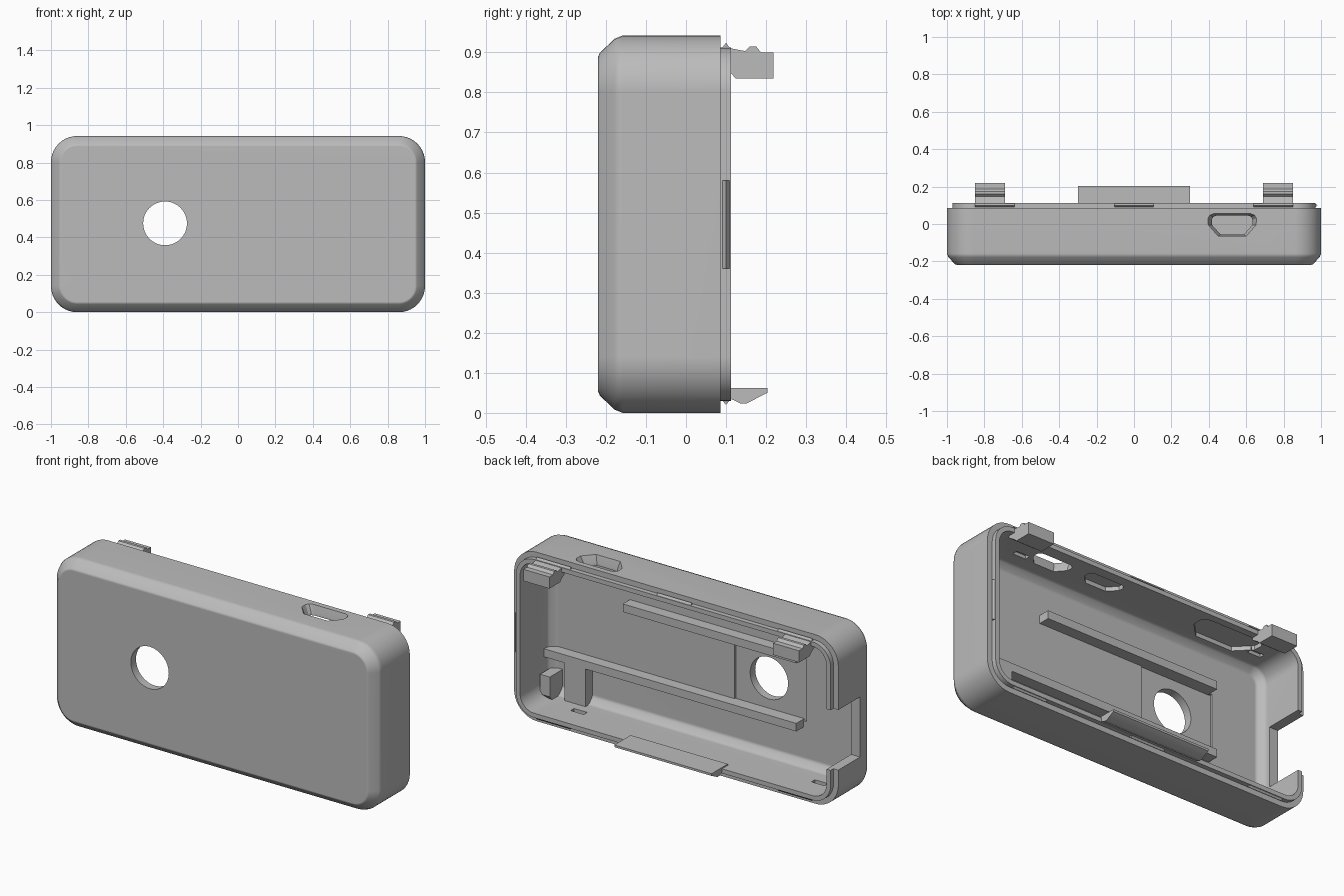
import bpy
import bmesh
from math import cos, sin, pi

cube = bpy.data.objects.get("Cube")
if cube:
    bpy.data.objects.remove(cube, do_unlink=True)

grey = bpy.data.materials.new("matte grey")
grey.use_nodes = True
grey.diffuse_color = (0.5, 0.5, 0.5, 1)
grey.node_tree.nodes["Principled BSDF"].inputs["Base Color"].default_value = (0.5, 0.5, 0.5, 1)

W, H, R = 1.0, 0.942, 0.14


def loft(name, rings):
    """Closed solid through rings of equal length, capped at both ends."""
    bm = bmesh.new()
    loops = [[bm.verts.new(p) for p in ring] for ring in rings]
    n = len(loops[0])
    for a, b in zip(loops, loops[1:]):
        for i in range(n):
            j = (i + 1) % n
            bm.faces.new((a[i], a[j], b[j], b[i]))
    bm.faces.new(loops[0])
    bm.faces.new(loops[-1])
    bmesh.ops.recalc_face_normals(bm, faces=bm.faces)
    mesh = bpy.data.meshes.new(name)
    bm.to_mesh(mesh)
    bm.free()
    obj = bpy.data.objects.new(name, mesh)
    bpy.context.collection.objects.link(obj)
    mesh.materials.append(grey)
    return obj


def box(name, x0, x1, y0, y1, z0, z1):
    return loft(name, [[(x, y0, z0), (x, y1, z0), (x, y1, z1), (x, y0, z1)] for x in (x0, x1)])


def prism_x(name, x0, x1, profile):
    return loft(name, [[(x, y, z) for y, z in profile] for x in (x0, x1)])


def rounded_ring(inset, y, steps=10):
    r = max(R - inset, 0.03)
    cx, cz = W - inset - r, H / 2 - inset - r
    ring = []
    for q, (sx, sz) in enumerate(((1, 1), (-1, 1), (-1, -1), (1, -1))):
        for k in range(steps + 1):
            a = (q + k / steps) * pi / 2
            ring.append((sx * cx + r * cos(a), y, H / 2 + sz * cz + r * sin(a)))
    return ring


def cut(target, cutter):
    cutter.hide_render = True
    bpy.context.view_layer.objects.active = target
    mod = target.modifiers.new("cut", "BOOLEAN")
    mod.operation = "DIFFERENCE"
    mod.solver = "EXACT"
    mod.object = cutter
    bpy.ops.object.modifier_apply(modifier=mod.name)
    bpy.data.objects.remove(cutter, do_unlink=True)


# Hollow shell: chamfered front, stepped lip at the open back, eased inner corner
section = [(0.055, -0.22), (0.043, -0.215), (0.008, -0.178), (0, -0.158), (0, 0.086),
           (0.03, 0.086), (0.03, 0.112), (0.055, 0.112),
           (0.055, -0.12), (0.062, -0.135), (0.085, -0.157), (0.1, -0.163)]
shell = loft("case_shell", [rounded_ring(i, y) for i, y in section])

# Shallow pad and round lens opening in the front wall
cut(shell, box("pad_cutter", -0.63, -0.185, -0.175, -0.12, 0.3, 0.65))
circle = [(cos(k * pi / 24), sin(k * pi / 24)) for k in range(48)]
cut(shell, loft("lens_cutter", [[(-0.39 + 0.117 * c, y, 0.475 + 0.117 * s) for c, s in circle]
                                for y in (-0.3, -0.1)]))

# Countersunk plug port through the top wall
port = [(-0.1, 0.06), (0.1, 0.06), (0.12, 0.052), (0.13, 0.035), (0.128, 0.0), (0.075, -0.06),
        (-0.075, -0.06), (-0.128, 0.0), (-0.13, 0.035), (-0.12, 0.052)]
levels = [(0.8, 0.84), (0.9, 0.84), (0.945, 1.01), (1.0, 1.01)]
cut(shell, loft("port_cutter", [[(0.525 + x * s, -0.005 + y * s, z) for x, y in port]
                                for z, s in levels]))

# Blind pockets inside the top wall, small slots top and bottom
for px, py, sx, sy in ((0.21, 0.008, 0.85, 0.8), (-0.58, -0.01, 1.5, 1.35)):
    cut(shell, loft("pocket_cutter", [[(px + x * sx, py + y * sy, z) for x, y in port]
                                      for z in (0.8, 0.91)]))
for x in (-0.8, 0.685):
    cut(shell, box("slot_cutter", x - 0.04, x + 0.04, -0.05, -0.02, 0.035, 0.905))

# Cable notch in the right wall, open to the back
cut(shell, box("notch_cutter", -1.1, -0.9, -0.105, 0.3, 0.225, 0.56))

parts = [shell]

# Inner support rails
parts.append(box("upper_rail", -0.61, 0.46, -0.17, -0.10, 0.645, 0.69))
parts.append(box("lower_rail", -0.61, 0.945, -0.17, -0.10, 0.265, 0.31))

# Support post flush with the lower rail, and corner block beside it
parts.append(box("support_post", 0.69, 0.82, -0.17, -0.10, 0.05, 0.28))
parts.append(prism_x("corner_block", 0.875, 0.935,
                     [(-0.17, 0.055), (-0.07, 0.055), (-0.05, 0.08), (-0.05, 0.19), (-0.17, 0.19)]))

# Hooked clips on the top edge
clip = [(0.07, 0.89), (0.112, 0.91), (0.148, 0.903), (0.16, 0.915), (0.175, 0.915), (0.187, 0.9),
        (0.218, 0.9), (0.218, 0.835), (0.124, 0.835), (0.112, 0.848), (0.07, 0.875)]
for side, x in (("right", -0.77), ("left", 0.77)):
    parts.append(prism_x(side + "_clip", x - 0.08, x + 0.08, clip))

# Long tongue on the bottom edge
parts.append(prism_x("bottom_tongue", -0.3, 0.3,
                     [(0.06, 0.05), (0.112, 0.035), (0.135, 0.024), (0.152, 0.024),
                      (0.203, 0.05), (0.203, 0.062), (0.06, 0.062)]))

# Snap ridges around the lip
for x0, x1 in ((-0.85, -0.64), (-0.105, 0.105), (0.64, 0.85)):
    for level, wall, tip in (("top", 0.907, 0.924), ("bottom", 0.035, 0.02)):
        parts.append(prism_x(level + "_ridge", x0, x1, [(0.087, wall), (0.1, tip), (0.112, wall)]))
parts.append(loft("left_ridge", [[(0.965, 0.087, z), (0.982, 0.1, z), (0.965, 0.112, z)]
                                 for z in (0.36, 0.58)]))

for obj in parts:
    bpy.ops.object.select_all(action="DESELECT")
    obj.select_set(True)
    bpy.context.view_layer.objects.active = obj
    bpy.ops.object.shade_smooth_by_angle(angle=pi / 6)

# Keep the broad walls of the shell evenly shaded
weighted = shell.modifiers.new("even_shading", "WEIGHTED_NORMAL")
weighted.keep_sharp = True
